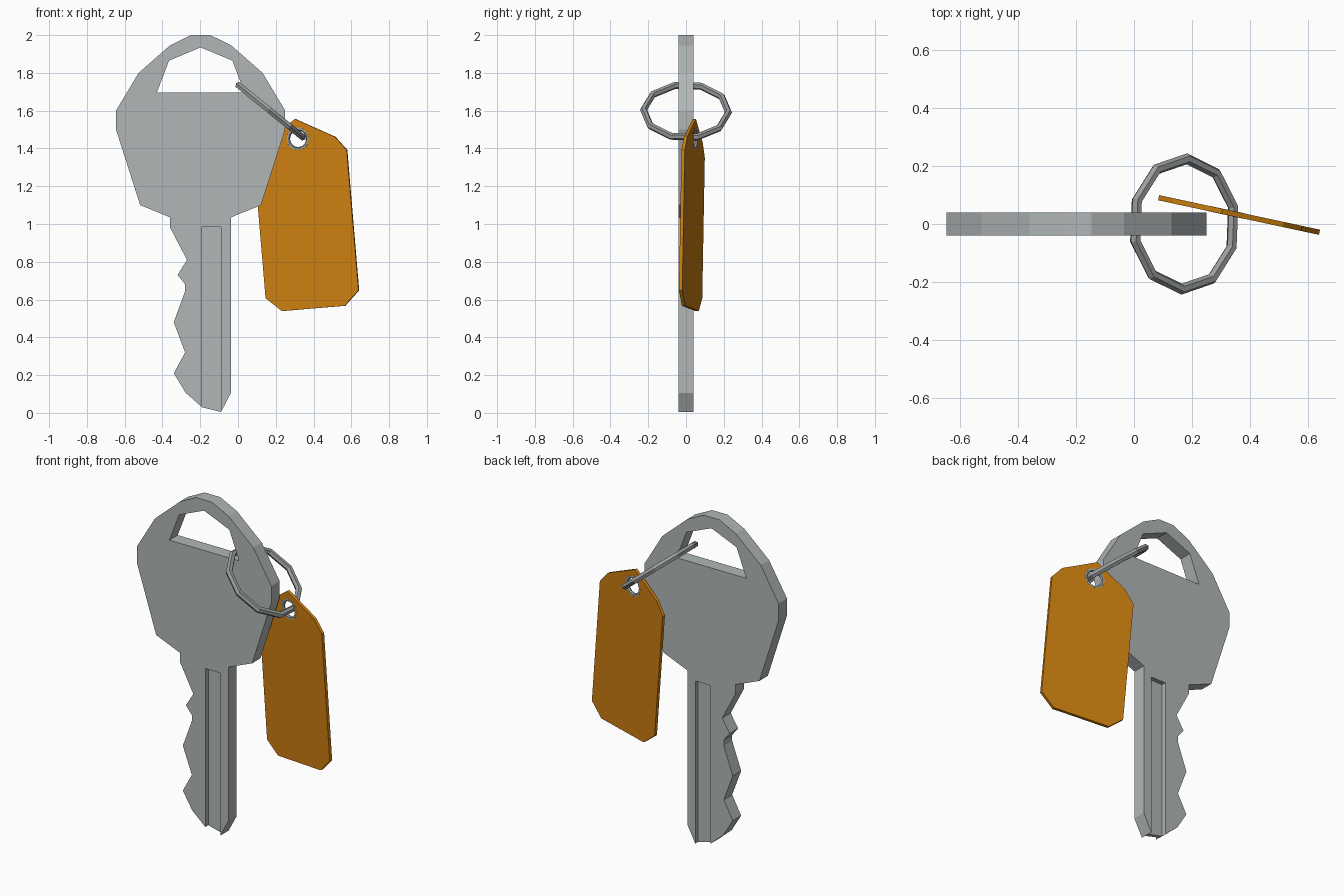
import bpy, bmesh, math
from mathutils import Matrix, Vector

if "Cube" in bpy.data.objects:
    bpy.data.objects.remove(bpy.data.objects["Cube"])


def material(name, color):
    m = bpy.data.materials.new(name)
    m.diffuse_color = (*color, 1)
    m.use_nodes = True
    m.node_tree.nodes["Principled BSDF"].inputs["Base Color"].default_value = m.diffuse_color
    return m


KEY_GREY = material("key grey", (0.44, 0.47, 0.47))
RING_GREY = material("ring grey", (0.33, 0.34, 0.34))
ORANGE = material("tag orange", (0.60, 0.21, 0.005))


def prism(name, outline, y0, y1, mat):
    """Extrude an (x, z) outline between two y values."""
    bm = bmesh.new()
    face = bm.faces.new([bm.verts.new((x, y0, z)) for x, z in outline])
    ext = bmesh.ops.extrude_face_region(bm, geom=[face])
    verts = [v for v in ext["geom"] if isinstance(v, bmesh.types.BMVert)]
    bmesh.ops.translate(bm, verts=verts, vec=(0, y1 - y0, 0))
    bmesh.ops.recalc_face_normals(bm, faces=bm.faces[:])
    mesh = bpy.data.meshes.new(name)
    bm.to_mesh(mesh)
    bm.free()
    mesh.materials.append(mat)
    ob = bpy.data.objects.new(name, mesh)
    bpy.context.collection.objects.link(ob)
    return ob


def cut(ob, outline, y0, y1):
    """Subtract a prism from an object and remove the cutter."""
    cutter = prism("cutter", outline, y0, y1, ob.data.materials[0])
    cutter.hide_render = True
    mod = ob.modifiers.new("cut", 'BOOLEAN')
    mod.operation = 'DIFFERENCE'
    mod.solver = 'EXACT'
    mod.object = cutter
    bpy.context.view_layer.objects.active = ob
    bpy.ops.object.modifier_apply(modifier=mod.name)
    bpy.data.objects.remove(cutter)


def torus(name, major, minor, segs, sides, matrix, mat):
    bpy.ops.mesh.primitive_torus_add(major_radius=major, minor_radius=minor,
                                     major_segments=segs, minor_segments=sides)
    ob = bpy.context.object
    ob.name = name
    ob.data.transform(matrix)
    ob.data.materials.append(mat)
    return ob


# Key: symmetric head, straight back edge, toothed front edge
CX, T = -0.198, 0.04
half_head = [(0.052, 2.0), (0.163, 1.945), (0.328, 1.80), (0.448, 1.60),
             (0.448, 1.50), (0.32, 1.10), (0.161, 1.035)]
tip = [(-0.037, 0.106), (-0.09, 0.005), (-0.19, 0.03), (-0.277, 0.106)]
teeth = [(-0.34, 0.21), (-0.28, 0.32), (-0.34, 0.48), (-0.28, 0.645),
         (-0.28, 0.68), (-0.32, 0.73), (-0.27, 0.81), (-0.359, 0.98)]
outline = ([(CX + x, z) for x, z in half_head] + tip + teeth
           + [(CX - x, z) for x, z in reversed(half_head)])
key = prism("key", outline, -T, T, KEY_GREY)

# Window in the key head
cut(key, [(-0.43, 1.695), (-0.365, 1.865), (CX, 1.935),
          (-0.03, 1.865), (0.035, 1.695)], -0.1, 0.1)

# Groove on both faces of the blade
groove = [(-0.19, -0.1), (-0.09, -0.1), (-0.09, 0.985), (-0.19, 0.985)]
for side in (-1, 1):
    cut(key, groove, *sorted((side * 0.012, side * 0.1)))

# Key ring, tilted down towards the tag
torus("key_ring", 0.225, 0.019, 10, 6,
      Matrix.Translation((0.173, 0, 1.597))
      @ Matrix.Rotation(math.radians(39), 4, 'Y')
      @ Matrix.Rotation(math.radians(87), 4, 'Z'), RING_GREY)

# Tag: symmetric plate, leaning a little and turned about z
SLOPE = 0.215
K = math.sqrt(1 + SLOPE ** 2)
place = Matrix.Translation((0, 0.109, 0)) @ Matrix.Rotation(-math.atan(SLOPE), 4, 'Z')


def tag_point(u, v):
    return ((0.40 + 0.996 * u - 0.084 * v) * K, 0.553 + 0.084 * u + 0.996 * v)


half_tag = [(0.191, 0.896), (0.247, 0.822), (0.247, 0.075), (0.167, 0.0)]
tag_outline = ([(-0.012, 1.008)] + half_tag
               + [(-u, v) for u, v in reversed(half_tag)])
tag = prism("tag", [tag_point(u, v) for u, v in tag_outline], -0.009, 0.009, ORANGE)

# Tag hole and its metal grommet
hx, hz = tag_point(-0.006, 0.902)
circle = [(hx + 0.055 * math.cos(a), hz + 0.055 * math.sin(a))
          for a in (i * math.tau / 12 for i in range(12))]
cut(tag, circle, -0.1, 0.1)
tag.data.transform(place)
torus("tag_grommet", 0.055, 0.011, 12, 6,
      place @ Matrix.Translation((hx, 0, hz))
      @ Matrix.Rotation(math.pi / 2, 4, 'X'), RING_GREY)
